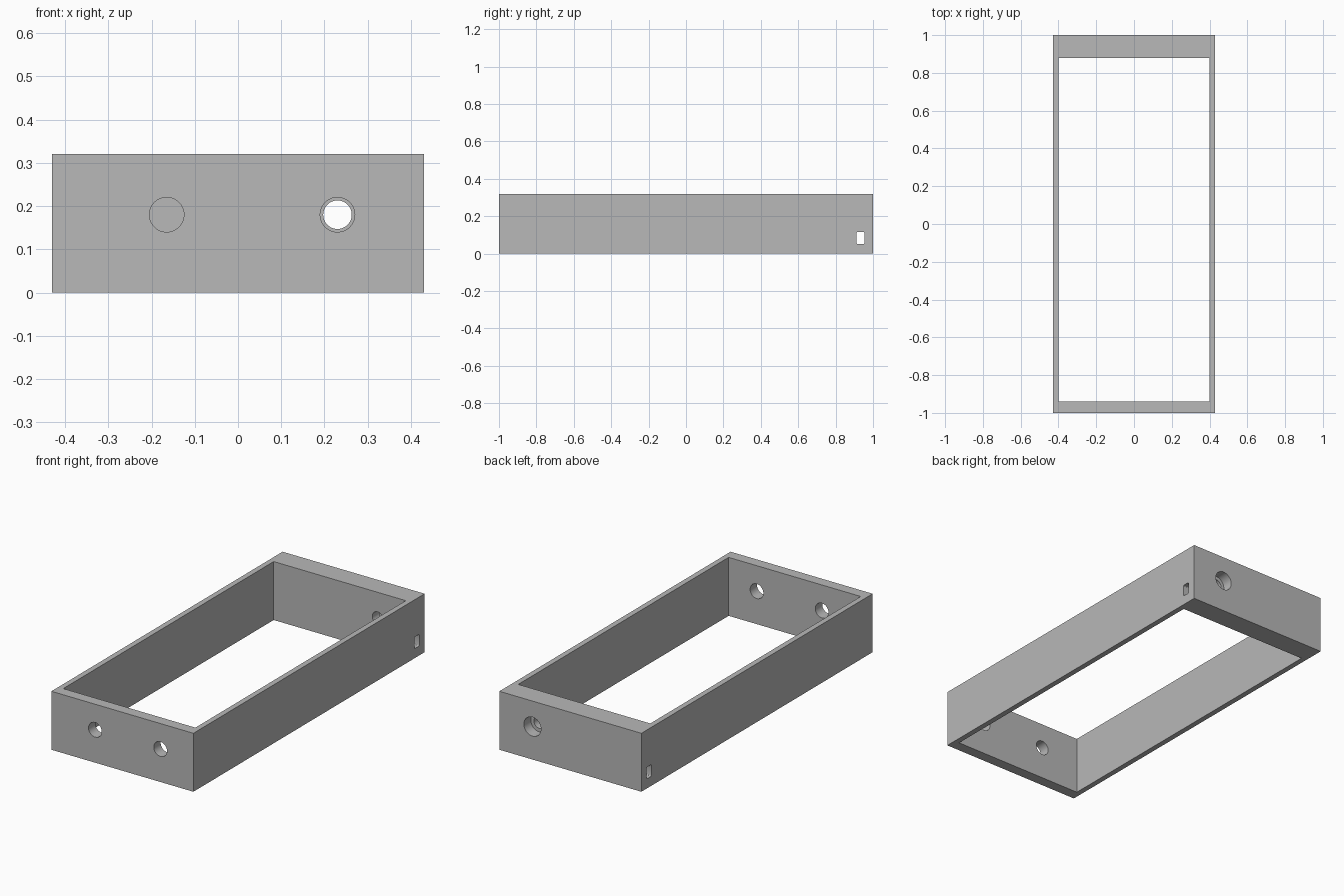
import bpy
import math

cube = bpy.data.objects.get("Cube")
if cube:
    bpy.data.objects.remove(cube, do_unlink=True)

grey = bpy.data.materials.new("plain grey")
grey.use_nodes = True
colour = (0.48, 0.48, 0.48, 1)
grey.diffuse_color = colour
grey.node_tree.nodes["Principled BSDF"].inputs["Base Color"].default_value = colour


def box(name, x, y, z):
    """Box spanning the given (low, high) ranges."""
    spans = (x, y, z)
    bpy.ops.mesh.primitive_cube_add(size=1, location=[(a + b) / 2 for a, b in spans])
    obj = bpy.context.object
    obj.name = name
    obj.scale = [b - a for a, b in spans]
    bpy.ops.object.transform_apply(location=False, rotation=False, scale=True)
    obj.data.materials.append(grey)
    return obj


def drill(name, x, radius, y):
    """Round cutter along y at the common hole height."""
    bpy.ops.mesh.primitive_cylinder_add(
        vertices=48, radius=radius, depth=y[1] - y[0],
        location=(x, (y[0] + y[1]) / 2, 0.18), rotation=(math.pi / 2, 0, 0))
    obj = bpy.context.object
    obj.name = name
    obj.data.materials.append(grey)
    return obj


# Rectangular frame with a thicker back wall
frame = box("frame", (-0.43, 0.43), (-1, 1), (0, 0.32))

# Slot tunnel running across inside the back wall, with softened corners
slot = box("slot_cutter", (-0.6, 0.6), (0.912, 0.954), (0.052, 0.116))
soften = slot.modifiers.new("soft corners", 'BEVEL')
soften.width = 0.006
soften.segments = 3

cutters = [
    box("opening_cutter", (-0.4, 0.4), (-0.94, 0.88), (-0.1, 0.5)),
    slot,
    # Two front holes, and a stepped hole in the back wall
    drill("front_right_hole_cutter", -0.165, 0.04, (-1.1, -0.9)),
    drill("front_left_hole_cutter", 0.23, 0.04, (-1.1, -0.9)),
    drill("back_hole_cutter", 0.23, 0.033, (0.8, 1.1)),
    drill("back_counterbore_cutter", 0.23, 0.052, (0.94, 1.1)),
]

for cutter in cutters:
    cutter.hide_render = True
    cutter.display_type = 'WIRE'
    cut = frame.modifiers.new(cutter.name, 'BOOLEAN')
    cut.operation = 'DIFFERENCE'
    cut.solver = 'EXACT'
    cut.object = cutter

# Bake the cuts, then smooth the round bores only
bpy.ops.object.select_all(action='DESELECT')
frame.select_set(True)
bpy.context.view_layer.objects.active = frame
for cutter in cutters:
    bpy.ops.object.modifier_apply(modifier=cutter.name)
bpy.ops.object.shade_smooth_by_angle(angle=math.radians(30))
for cutter in cutters:
    bpy.data.objects.remove(cutter, do_unlink=True)
